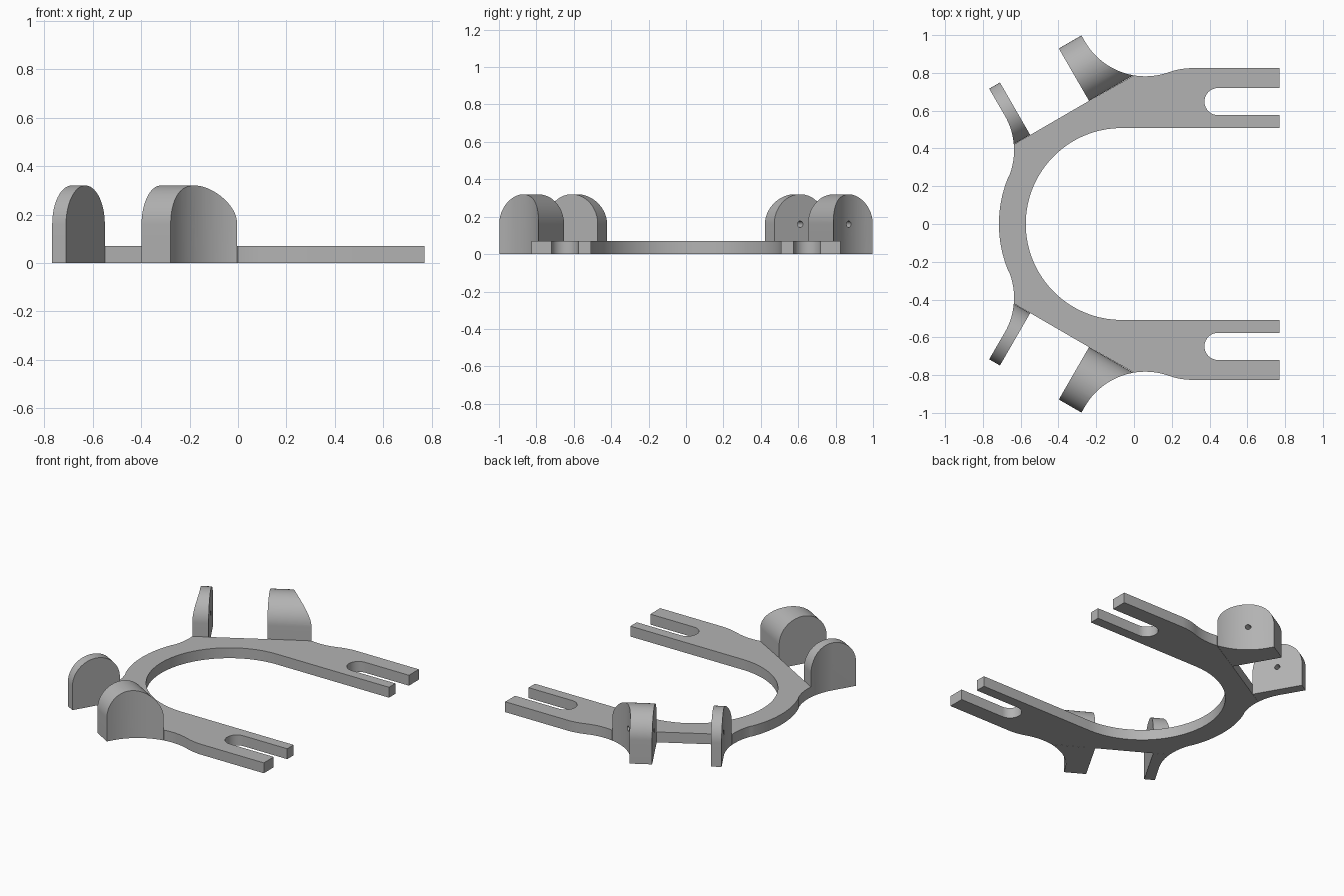
import bpy, bmesh
from math import radians, cos, sin
from mathutils import Vector

if "Cube" in bpy.data.objects:
    bpy.data.objects.remove(bpy.data.objects["Cube"], do_unlink=True)

gray = bpy.data.materials.new("plain gray")
gray.use_nodes = True
gray.diffuse_color = (0.45, 0.45, 0.45, 1)
gray.node_tree.nodes["Principled BSDF"].inputs["Base Color"].default_value = (0.45, 0.45, 0.45, 1)

PLATE_H = 0.07
LUG = 0.32                                  # lug depth and height
FILLET = 0.37
X, Y, Z = Vector((1, 0, 0)), Vector((0, 1, 0)), Vector((0, 0, 1))
U = Vector((cos(radians(30)), 0.5, 0))      # along the slanted edge
N = Vector((-0.5, cos(radians(30)), 0))     # outward from the slanted edge
BASE = Vector((-0.238, 0.652, 0))           # foot of the thick lug on that edge
REAR_C, FRONT_C = (-1.005, 0.39), (0.06, 1.152)   # fillet centres


def arc(center, r, a0, a1, n=16):
    angles = [radians(a0 + (a1 - a0) * i / n) for i in range(n + 1)]
    return [(center[0] + r * cos(a), center[1] + r * sin(a)) for a in angles]


def prism(name, pts, origin, a, b, extrude, side=1):
    """Extrude a profile lying in axes a, b; side -1 mirrors it across y."""
    bm = bmesh.new()
    verts = [bm.verts.new(origin + a * p + b * q) for p, q in pts]
    face = bm.faces.new(verts)
    new = bmesh.ops.extrude_face_region(bm, geom=[face])["geom"]
    bmesh.ops.translate(bm, vec=extrude, verts=[v for v in new if isinstance(v, bmesh.types.BMVert)])
    for v in bm.verts:
        v.co.y *= side
    bmesh.ops.recalc_face_normals(bm, faces=bm.faces)
    mesh = bpy.data.meshes.new(name)
    bm.to_mesh(mesh)
    bm.free()
    mesh.materials.append(gray)
    obj = bpy.data.objects.new(name, mesh)
    bpy.context.collection.objects.link(obj)
    return obj


def boolean(obj, cutter, operation):
    cutter.hide_render = True
    mod = obj.modifiers.new("cut", 'BOOLEAN')
    mod.operation, mod.object, mod.solver = operation, cutter, 'EXACT'
    graph = bpy.context.evaluated_depsgraph_get()
    mesh = bpy.data.meshes.new_from_object(obj.evaluated_get(graph))
    obj.modifiers.clear()
    obj.data = mesh
    bpy.data.objects.remove(cutter, do_unlink=True)


def smooth(obj):
    bpy.ops.object.select_all(action='DESELECT')
    obj.select_set(True)
    bpy.context.view_layer.objects.active = obj
    bpy.ops.object.shade_smooth_by_angle(angle=radians(30))


# Flat forked plate: half outline from the rear middle around one arm
RING = (-0.065, 0)
half = arc(RING, 0.65, 180, 157.5)
half += arc(REAR_C, FILLET, -22.5, 4.8)[1:]
half += [(BASE.x, BASE.y)]
half += arc(FRONT_C, FILLET, -99.3, -70.4)
half += arc((0.309, 0.455), FILLET, 109.6, 90)[1:]
half += [(0.77, 0.825), (0.77, 0.72)]
half += arc((0.445, 0.648), 0.072, 90, 270)
half += [(0.77, 0.576), (0.77, 0.508)]
half += arc(RING, 0.508, 90, 180, 32)
outline = half + [(x, -y) for x, y in reversed(half[1:-1])]
smooth(prism("forked_plate", outline, Vector(), X, Y, Z * PLATE_H))


def plan(u, n):
    p = BASE + U * u + N * n
    return (p.x, p.y)


# Upright lugs: fillet-sided footprint trimmed to a domed profile, then drilled
footprints = {
    "thick_lug": arc(FRONT_C, FILLET, -90, -150, 24)
    + [plan(0.139, 0.36), plan(0, 0.36), plan(0, -0.03)],
    "thin_lug": arc(REAR_C, FILLET, 0, 30, 24)
    + [plan(-0.426, 0.36), plan(-0.36, 0.36), plan(-0.36, -0.03)],
}
R = LUG / 2
dome = [(0, 0)] + arc((R, R), R, 180, 0, 40) + [(LUG, 0)]
hole = arc((R, R), 0.017, 0, 345, 23)
for side, label in ((1, "back"), (-1, "front")):
    for name, foot in footprints.items():
        lug = prism(label + "_" + name, foot, Z * -0.1, X, Y, Z * 0.6, side)
        for shape, op in ((dome, 'INTERSECT'), (hole, 'DIFFERENCE')):
            tool = prism("cutter", shape, BASE - U, N, Z, U * 2, side)
            boolean(lug, tool, op)
        smooth(lug)
